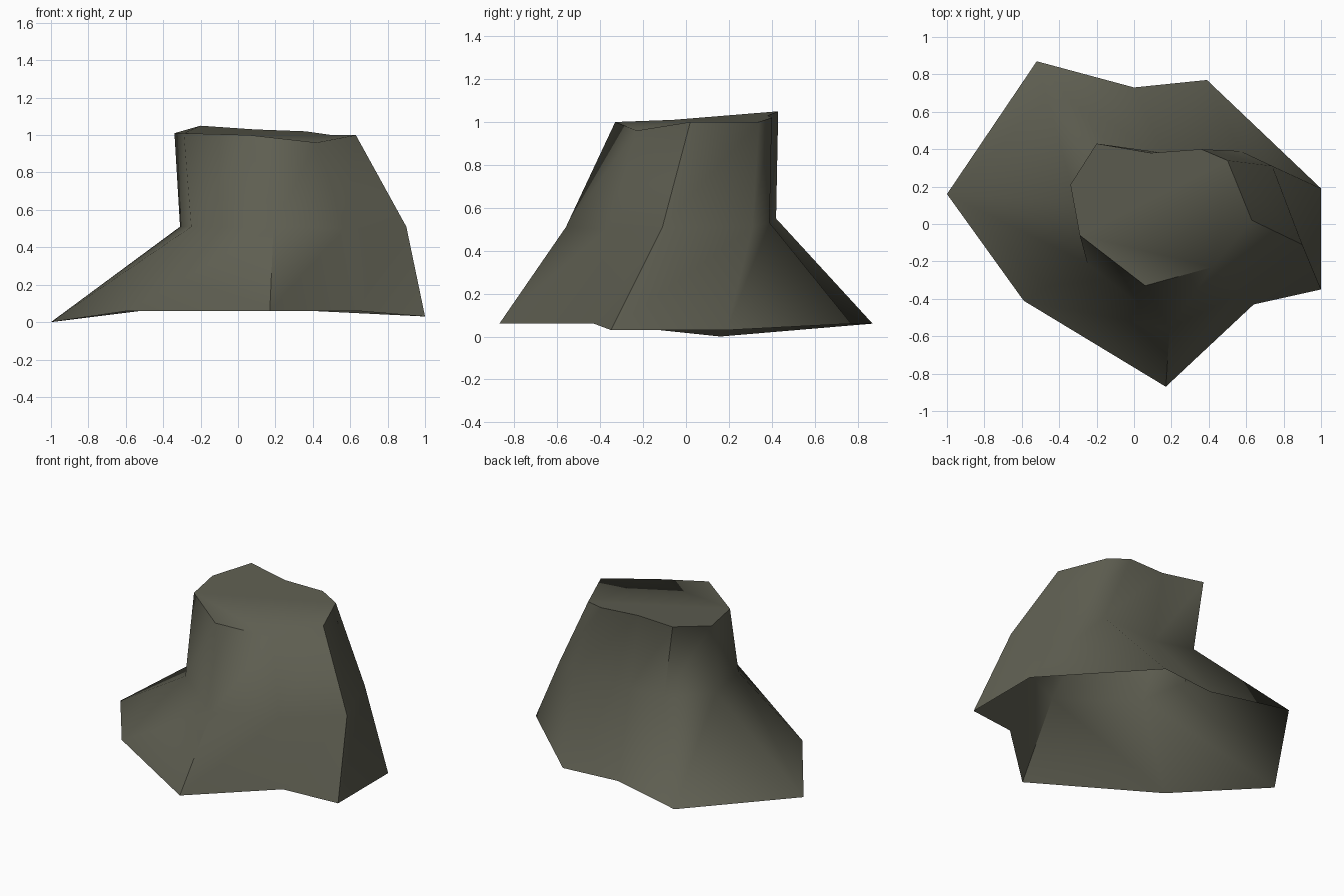
import bpy, bmesh, math

if "Cube" in bpy.data.objects:
    bpy.data.objects.remove(bpy.data.objects["Cube"])

# Cross-sections of the stump: root tips, trunk waist, cut top (nine sides)
roots = [(-1, .16, 0), (-.59, -.41, .06), (.17, -.87, .06), (.64, -.43, .06), (1, -.35, .03),
         (1, .19, .03), (.39, .77, .06), (0, .73, .06), (-.52, .87, .06)]
waist = [(-.31, .12, .51), (-.25, -.21, .51), (.19, -.56, .51), (.57, -.37, .5), (.9, -.11, .51),
         (.74, .31, .51), (.57, .39, .53), (.16, .38, .52), (-.13, .42, .55)]
top = [(-.34, .21, 1.01), (-.29, -.06, 1.01), (.06, -.33, 1.0), (.42, -.23, .96), (.63, .02, 1.0),
       (.5, .34, 1.0), (.36, .4, 1.02), (.09, .38, 1.03), (-.2, .43, 1.05)]

# Stump: skin the sections, close the cut top, leave the underside open
bm = bmesh.new()
rings = [[bm.verts.new(p) for p in ring] for ring in (roots, waist, top)]
n = len(roots)
for low, high in zip(rings, rings[1:]):
    for i in range(n):
        j = (i + 1) % n
        bm.faces.new((low[i], low[j], high[j], high[i]))
bm.faces.new(rings[-1])
mesh = bpy.data.meshes.new("tree_stump")
bm.to_mesh(mesh)
bm.free()
stump = bpy.data.objects.new("tree_stump", mesh)
bpy.context.collection.objects.link(stump)

# Grey-brown bark
bark = bpy.data.materials.new("grey_brown_bark")
bark.diffuse_color = (.112, .112, .082, 1)
bark.use_nodes = True
bark.node_tree.nodes["Principled BSDF"].inputs["Base Color"].default_value = bark.diffuse_color
mesh.materials.append(bark)

# Smooth bark with sharp root ridges and cut edge
bpy.context.view_layer.objects.active = stump
stump.select_set(True)
bpy.ops.object.shade_smooth_by_angle(angle=math.radians(60))
